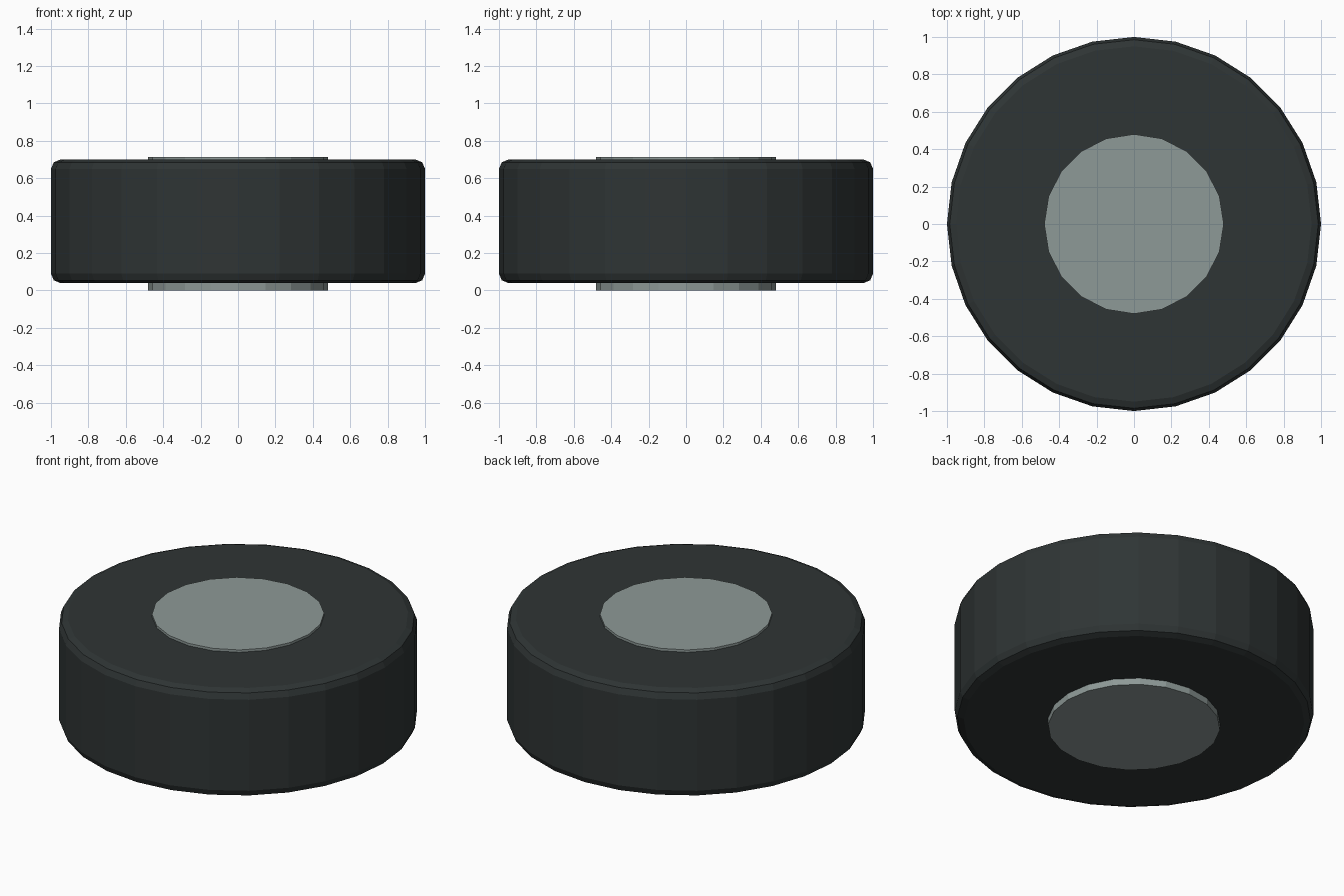
import bpy, bmesh
from math import cos, sin, pi

if "Cube" in bpy.data.objects:
    bpy.data.objects.remove(bpy.data.objects["Cube"])


def material(name, color):
    m = bpy.data.materials.new(name)
    m.diffuse_color = (*color, 1)
    m.use_nodes = True
    m.node_tree.nodes["Principled BSDF"].inputs["Base Color"].default_value = m.diffuse_color
    return m


def disc(name, radius, z0, z1, sides, mat, bevel=0.0):
    """Flat-shaded upright disc with optionally rounded rims."""
    bm = bmesh.new()
    angles = [2 * pi * i / sides for i in range(sides)]
    lo, hi = ([bm.verts.new((radius * cos(a), radius * sin(a), z)) for a in angles]
              for z in (z0, z1))
    rims = [bm.faces.new(lo[::-1]), bm.faces.new(hi)]
    for i in range(sides):
        j = (i + 1) % sides
        bm.faces.new((lo[i], lo[j], hi[j], hi[i]))
    if bevel:
        edges = [e for f in rims for e in f.edges]
        bmesh.ops.bevel(bm, geom=edges, offset=bevel, segments=2,
                        profile=0.5, affect='EDGES')
    me = bpy.data.meshes.new(name)
    bm.to_mesh(me)
    bm.free()
    me.materials.append(mat)
    ob = bpy.data.objects.new(name, me)
    bpy.context.collection.objects.link(ob)
    return ob


rubber = material("rubber", (0.028, 0.035, 0.035))
metal = material("metal", (0.27, 0.32, 0.31))

# Tyre with rounded rims
disc("tyre", 1.0, 0.04, 0.70, 28, rubber, bevel=0.05)
# Hub passing through, standing further out on the underside
disc("hub", 0.48, 0.0, 0.715, 20, metal)
